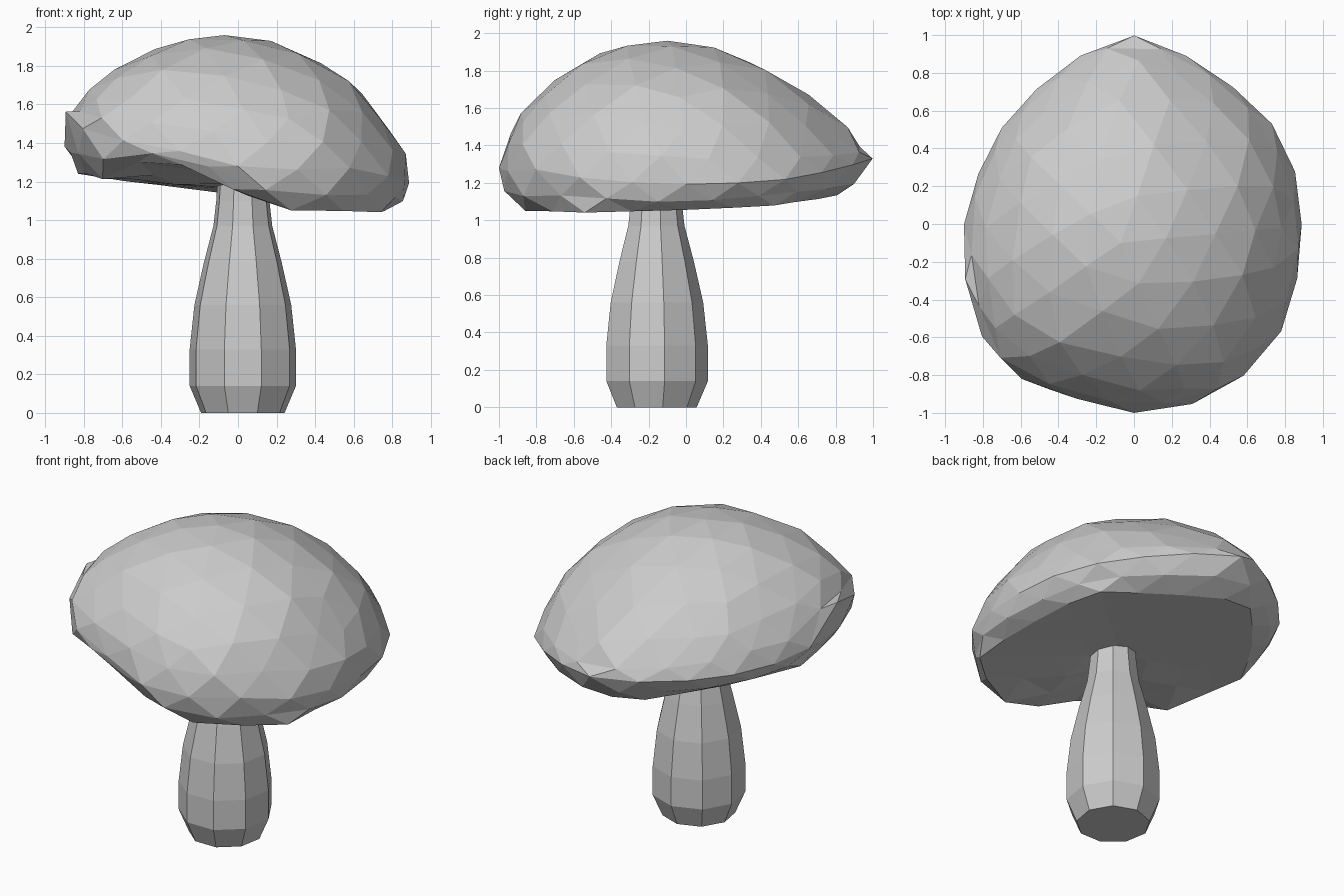
import bpy, bmesh, math, random
from mathutils import Vector

random.seed(4)
default = bpy.data.objects.get("Cube")
if default:
    bpy.data.objects.remove(default, do_unlink=True)

grey = bpy.data.materials.new("mushroom grey")
grey.use_nodes = True
grey.diffuse_color = (0.6, 0.6, 0.6, 1)
grey.node_tree.nodes["Principled BSDF"].inputs["Base Color"].default_value = (0.6, 0.6, 0.6, 1)


def add_object(name, bm):
    bmesh.ops.recalc_face_normals(bm, faces=bm.faces)
    mesh = bpy.data.meshes.new(name)
    bm.to_mesh(mesh)
    bm.free()
    mesh.materials.append(grey)
    obj = bpy.data.objects.new(name, mesh)
    bpy.context.collection.objects.link(obj)
    return obj


# Stem: nine-sided turned profile (radius, height)
STEM_SIDES = 9
STEM_PROFILE = [(.22, 0), (.28, .14), (.28, .33), (.255, .56), (.205, .78), (.155, .97), (.14, 1.1), (.13, 1.25)]
stem = bmesh.new()
rings = []
for radius, height in STEM_PROFILE:
    ring = []
    for i in range(STEM_SIDES):
        angle = math.radians(10) + math.tau * i / STEM_SIDES
        ring.append(stem.verts.new((.025 + radius * math.cos(angle), -.163 + radius * math.sin(angle), height)))
    rings.append(ring)
for low, high in zip(rings, rings[1:]):
    for i in range(STEM_SIDES):
        j = (i + 1) % STEM_SIDES
        stem.faces.new((low[i], low[j], high[j], high[i]))
stem.faces.new(rings[0])
stem.faces.new(rings[-1])
add_object("stem", stem)

# Cap rim: x, y, height of the widest line, height of the lower lip, steepness of the dome
RIM = [(.9, -.1, 1.19, 1.04, 1.2), (.85, .3, 1.2, 1.06, 1.3), (.72, .55, 1.22, 1.08, 1.4),
       (.44, .8, 1.27, 1.1, 1.6), (.06, 1.01, 1.33, 1.12, 1.85), (-.18, .96, 1.33, 1.15, 1.8),
       (-.45, .78, 1.33, 1.18, 1.55), (-.67, .56, 1.34, 1.2, 1.3), (-.8, .34, 1.35, 1.22, 1.25),
       (-.9, .03, 1.36, 1.24, 1.3), (-.9, -.27, 1.57, 1.25, 1.7), (-.78, -.68, 1.45, 1.21, 1.35),
       (-.53, -.87, 1.4, 1.33, 1.25), (-.2, -.95, 1.34, 1.27, 1.2), (0, -1, 1.28, 1.14, 1.2),
       (.27, -.97, 1.26, 1.04, 1.2), (.54, -.85, 1.28, 1.04, 1.2), (.82, -.52, 1.22, 1.04, 1.2)]
APEX = Vector((-.07, -.1, 1.96))
UNDER = Vector((0, -.13, 1.16))
LIP_ELEVATION = math.radians(26)


def rim_at(angle):
    """Rim values interpolated around the cap."""
    table = sorted((math.atan2(p[1], p[0]) % math.tau, p) for p in RIM)
    table = [(table[-1][0] - math.tau, table[-1][1])] + table + [(table[0][0] + math.tau, table[0][1])]
    for (a, p), (b, q) in zip(table, table[1:]):
        if a <= angle <= b:
            t = (angle - a) / (b - a)
            return [u + (v - u) * t for u, v in zip(p, q)]


# Cap: icosphere reshaped into a lopsided dome with a folded lip, tucked in most at the back
cap = bmesh.new()
bmesh.ops.create_icosphere(cap, subdivisions=3, radius=1)
for v in cap.verts:
    direction = v.co.normalized()
    elevation = math.asin(max(-1, min(1, direction.z)))
    angle = math.atan2(direction.y, direction.x) % math.tau
    x, y, wide, lip, steepness = rim_at(angle)
    tuck = .93 - .05 * math.sin(angle)
    edge, lip_edge = Vector((x, y, wide)), Vector((x * tuck, y * tuck, lip))
    if elevation >= 0:
        point = APEX.lerp(edge, math.cos(elevation))
        point.z = wide + (APEX.z - wide) * math.sin(elevation) ** steepness
    elif elevation > -LIP_ELEVATION:
        point = edge.lerp(lip_edge, -elevation / LIP_ELEVATION)
    else:
        point = lip_edge.lerp(UNDER, (-elevation - LIP_ELEVATION) / (math.pi / 2 - LIP_ELEVATION))
    if elevation > .1 and direction.z < .95:
        point += Vector([random.uniform(-.01, .01) for _ in range(3)])
    v.co = point
add_object("cap", cap)
